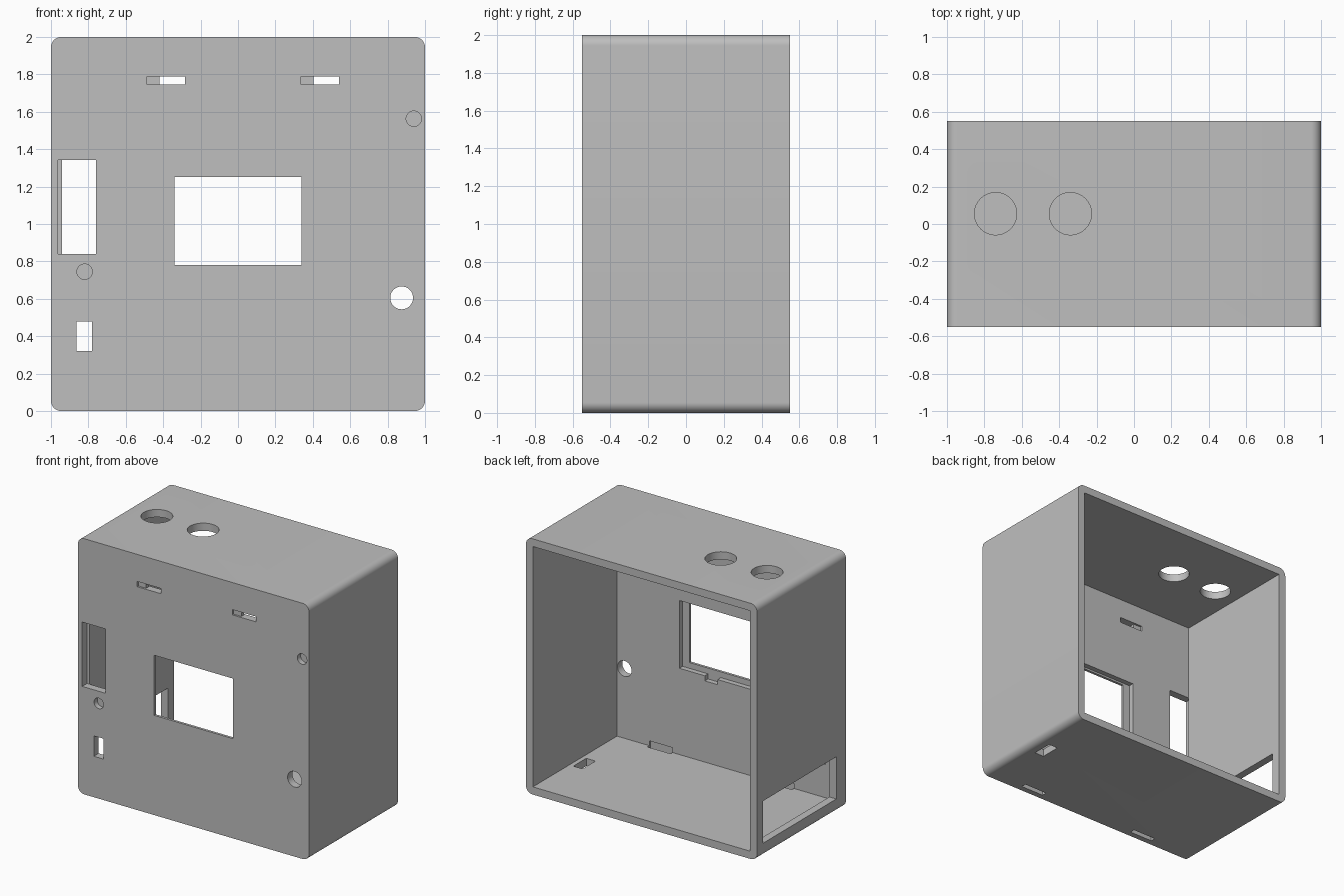
import bpy
import bmesh
import math
from mathutils import Matrix, Vector

default_cube = bpy.data.objects.get("Cube")
if default_cube:
    bpy.data.objects.remove(default_cube, do_unlink=True)

HALF_DEPTH = 0.55
WALL = 0.06
FRONT = -HALF_DEPTH            # outer front face
INNER = FRONT + WALL           # inner front face
OUT = FRONT - 0.1              # safely outside the front

grey = bpy.data.materials.new("plain_grey")
grey.use_nodes = True
grey.diffuse_color = (0.52, 0.52, 0.52, 1)
grey.node_tree.nodes["Principled BSDF"].inputs["Base Color"].default_value = (0.52, 0.52, 0.52, 1)


def make_object(name, bm):
    mesh = bpy.data.meshes.new(name)
    bm.to_mesh(mesh)
    bm.free()
    mesh.materials.append(grey)
    obj = bpy.data.objects.new(name, mesh)
    bpy.context.collection.objects.link(obj)
    return obj


def box_bmesh(x, y, z):
    """Box from three (low, high) ranges."""
    bm = bmesh.new()
    low, high = Vector((x[0], y[0], z[0])), Vector((x[1], y[1], z[1]))
    size = high - low
    matrix = Matrix.Translation((low + high) / 2) @ Matrix.Diagonal((*size, 1))
    bmesh.ops.create_cube(bm, size=1, matrix=matrix)
    return bm


def cut(cutter):
    """Subtract a cutter from the enclosure, then discard it."""
    cutter.hide_render = True
    mod = enclosure.modifiers.new("cut", "BOOLEAN")
    mod.operation = "DIFFERENCE"
    mod.solver = "EXACT"
    mod.object = cutter
    bpy.ops.object.modifier_apply(modifier=mod.name)
    bpy.data.objects.remove(cutter, do_unlink=True)


def cut_box(x, y, z):
    cut(make_object("box_cutter", box_bmesh(x, y, z)))


def cut_round(centre, radius, depth, axis):
    bm = bmesh.new()
    turn = Matrix.Rotation(math.pi / 2, 4, "X") if axis == "Y" else Matrix.Identity(4)
    bmesh.ops.create_cone(bm, cap_ends=True, segments=64, radius1=radius, radius2=radius,
                          depth=depth, matrix=Matrix.Translation(centre) @ turn)
    cut(make_object("round_cutter", bm))


# Outer block with the four long edges rounded
block = box_bmesh((-1, 1), (FRONT, HALF_DEPTH), (0, 2))
long_edges = [e for e in block.edges if abs(e.verts[0].co.y - e.verts[1].co.y) > 0.5]
bmesh.ops.bevel(block, geom=long_edges, offset=0.055, segments=10, profile=0.5, affect="EDGES")
enclosure = make_object("enclosure", block)
bpy.context.view_layer.objects.active = enclosure
enclosure.select_set(True)

# Hollow interior, open at the back
inside = 1 - WALL
cut_box((-inside, inside), (INNER, 1), (WALL, 2 - WALL))

# Display window, with a wider inner recess and a cable notch
through = (OUT, INNER + 0.02)
recess = (FRONT + 0.02, INNER + 0.02)
cut_box((-0.34, 0.34), through, (0.78, 1.25))
cut_box((-0.4, 0.4), recess, (0.735, 1.265))
cut_box((0.07, 0.18), recess, (0.695, 0.76))

# Tall socket opening and small switch opening
cut_box((-0.963, -0.76), (OUT, INNER), (0.84, 1.343))
cut_box((-0.863, -0.78), through, (0.32, 0.48))

# Round front openings: one through, two blind
cut_round((0.875, FRONT, 0.605), 0.061, 0.3, "Y")
for x, z in ((0.94, 1.563), (-0.82, 0.745)):
    cut_round((x, FRONT, z), 0.041, 0.08, "Y")

# Hanging slots with a thin web at one end
for x in (-0.487, 0.337):
    height = (1.747, 1.788)
    cut_box((x + 0.067, x + 0.204), through, height)
    cut_box((x, x + 0.1), (OUT, FRONT + 0.015), height)
    cut_box((x, x + 0.1), (INNER - 0.015, INNER + 0.02), height)

# Round button holes in the top
for x in (-0.74, -0.34):
    cut_round((x, 0.055, 2), 0.113, 0.3, "Z")

# Floor opening and clip slots beside the front wall
cut_box((0.825, 0.905), (-0.06, 0.1), (-0.1, 0.1))
for x in (0.56, -0.49):
    cut_box((x - 0.1, x + 0.1), (-0.505, -0.465), (-0.1, 0.098))

# Wide port in the right side
cut_box((-1.1, -0.9), (-0.43, 0.475), (0.11, 0.44))

bpy.ops.object.shade_smooth_by_angle(angle=math.radians(30))
